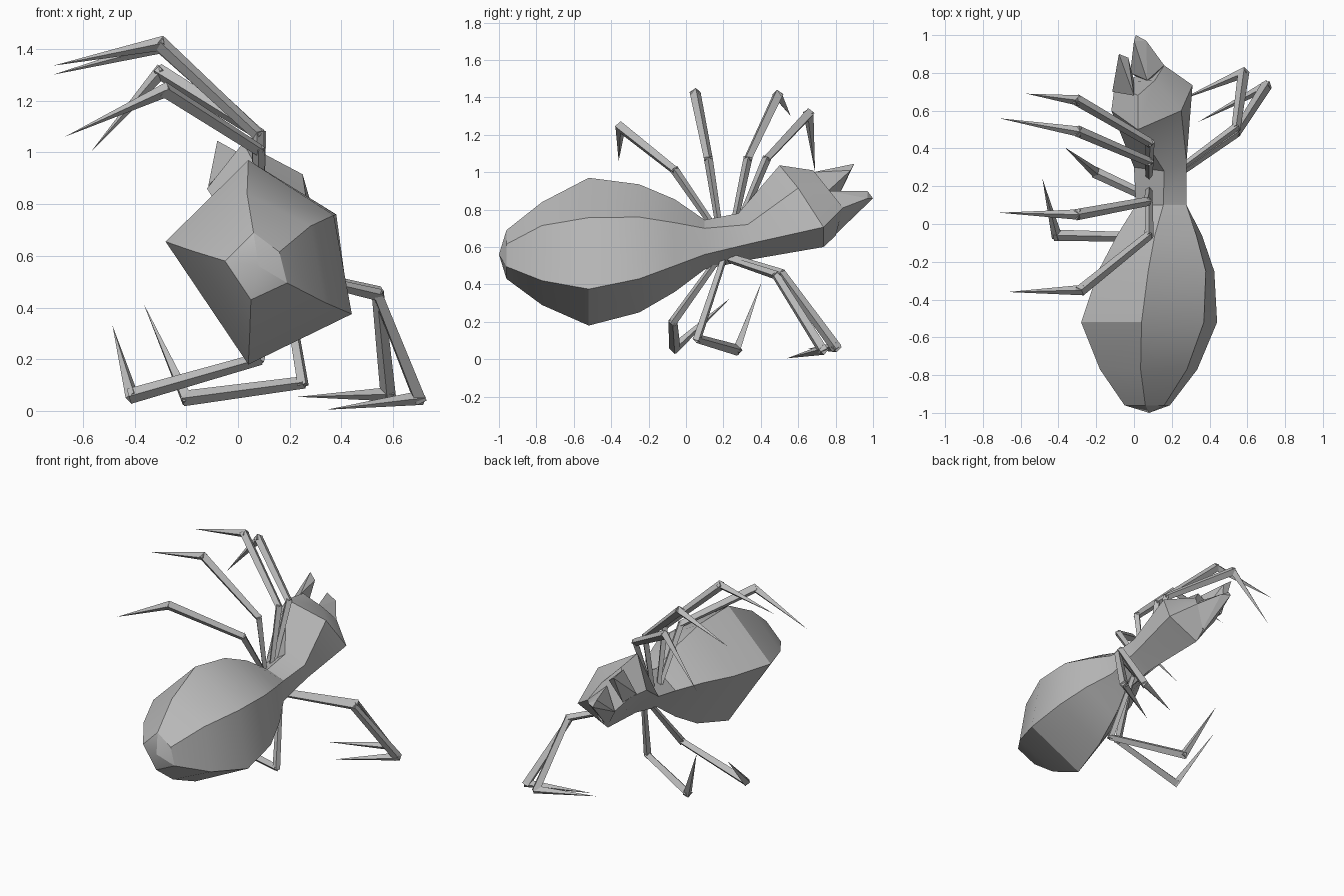
import bpy
import bmesh
import math
from mathutils import Vector

if "Cube" in bpy.data.objects:
    bpy.data.objects.remove(bpy.data.objects["Cube"], do_unlink=True)

# One plain grey for the whole creature
GREY = (0.5, 0.5, 0.5, 1)
grey = bpy.data.materials.new("plain_grey")
grey.use_nodes = True
grey.diffuse_color = GREY
shader = next(n for n in grey.node_tree.nodes if n.type == "BSDF_PRINCIPLED")
shader.inputs["Base Color"].default_value = GREY


def finish(bm, name, smooth_angle=None):
    """Turn a bmesh into a named object with the grey material."""
    bmesh.ops.recalc_face_normals(bm, faces=bm.faces[:])
    mesh = bpy.data.meshes.new(name)
    bm.to_mesh(mesh)
    bm.free()
    mesh.materials.append(grey)
    obj = bpy.data.objects.new(name, mesh)
    bpy.context.collection.objects.link(obj)
    if smooth_angle is not None:
        bpy.ops.object.select_all(action="DESELECT")
        obj.select_set(True)
        bpy.context.view_layer.objects.active = obj
        bpy.ops.object.shade_smooth_by_angle(angle=math.radians(smooth_angle))
    return obj


def bridge(bm, first, second):
    """Join two rings that have the same number of vertices."""
    count = len(first)
    for i in range(count):
        j = (i + 1) % count
        bm.faces.new((first[i], first[j], second[j], second[i]))


def loft(name, rings, tip, smooth_angle):
    """Skin a row of rings, closing the start with a point and the end flat."""
    bm = bmesh.new()
    loops = [[bm.verts.new(p) for p in ring] for ring in rings]
    for first, second in zip(loops, loops[1:]):
        bridge(bm, first, second)
    end = bm.verts.new(tip)
    start = loops[0]
    for i, vert in enumerate(start):
        bm.faces.new((end, vert, start[(i + 1) % len(start)]))
    bm.faces.new(loops[-1])
    return finish(bm, name, smooth_angle)


def hull(name, points):
    """Faceted solid around a handful of corner points."""
    bm = bmesh.new()
    for p in points:
        bm.verts.new(p)
    result = bmesh.ops.convex_hull(bm, input=bm.verts[:])
    loose = [v for v in result["geom_interior"] if isinstance(v, bmesh.types.BMVert)]
    bmesh.ops.delete(bm, geom=loose, context="VERTS")
    return finish(bm, name)


def upright(y, *section):
    """Ring of (x, z) corners standing in one plane."""
    return [(x, y, z) for x, z in section]


# Body: corners run top, upper side, lower side, belly, far side
body_rings = [
    upright(-.96, (.06, .69), (.16, .615), (.19, .495), (.05, .43), (-.05, .58)),
    upright(-.77, (.035, .84), (.28, .715), (.335, .42), (.045, .29), (-.18, .62)),
    upright(-.52, (.04, .97), (.37, .757), (.44, .375), (.04, .18), (-.28, .655)),
    upright(-.25, (.075, .935), (.38, .76), (.425, .43), (.09, .25), (-.19, .65)),
    upright(-.06, (.11, .855), (.33, .73), (.36, .5), (.12, .36), (-.09, .65)),
    upright(.1, (.155, .745), (.278, .7), (.278, .56), (.15, .48), (.01, .63)),
    # Waist to head, leaning forward
    [(.16, .28, .78), (.278, .33, .72), (.278, .35, .62), (.15, .33, .53), (0, .3, .67)],
    [(.02, .5, 1.037), (.25, .6, .915), (.31, .735, .706), (.08, .735, .6), (-.12, .6, .86)],
    [(.02, .68, 1.01), (.11, .76, .91), (.16, .84, .81), (.08, .8, .66), (-.1, .75, .86)],
]
loft("body", body_rings, (.08, -1, .56), 28)

# Jaws: two blunt horns at the front of the head
hull("upper_jaw", [(-.115, .7, .87), (0, .68, 1.0), (0, .76, .9),
                   (-.08, .8, .84), (-.08, .9, 1.045), (-.03, .88, 1.01)])
hull("lower_jaw", [(.16, .84, .81), (.08, .74, .61), (-.02, .8, .76), (.07, .76, .9),
                   (.0, .97, .9), (.01, 1, .86), (.065, .97, .86)])


def square(bm, centre, direction, radius):
    """Four-sided ring around a point, facing along a direction."""
    side = direction.cross(Vector((0, 0, 1))).normalized()
    up = side.cross(direction).normalized()
    return [bm.verts.new(centre + radius * (side * a + up * b))
            for a, b in ((1, 0), (0, 1), (-1, 0), (0, -1))]


def leg(name, *joints):
    """Jointed leg: hip, small joint, thick knee, then a sharp spike."""
    hip, joint, knee, tip = map(Vector, joints)
    bm = bmesh.new()
    for start, end, r_start, r_end in ((hip, joint, .018, .024), (joint, knee, .024, .03)):
        along = (end - start).normalized()
        first = square(bm, start - along * .008, along, r_start)
        second = square(bm, end + along * .012, along, r_end)
        bridge(bm, first, second)
        bm.faces.new(first)
        bm.faces.new(second)
    along = (tip - knee).normalized()
    base = square(bm, knee - along * .015, along, .028)
    point = bm.verts.new(tip)
    bm.faces.new(base)
    for i in range(4):
        bm.faces.new((base[i], base[(i + 1) % 4], point))
    return finish(bm, name)


# Raised legs, back to front
leg("raised_leg_rear", (.08, .16, .69), (.08, -.06, 1.01), (-.28, -.35, 1.24), (-.67, -.36, 1.06))
leg("raised_leg_mid_rear", (.08, .18, .69), (.075, .12, 1.07), (-.3, .05, 1.42), (-.715, .06, 1.335))
leg("raised_leg_mid_front", (.08, .25, .69), (.08, .33, 1.07), (-.295, .49, 1.41), (-.715, .56, 1.3))
leg("raised_leg_front", (.08, .27, .69), (.085, .43, 1.07), (-.3, .655, 1.31), (-.57, .69, 1.0))

# Lowered legs, back to front
leg("lowered_leg_rear", (.16, .16, .52), (.08, -.07, .2), (-.41, -.06, .06), (-.485, .24, .33))
leg("lowered_leg_mid_rear", (.18, .2, .53), (.25, .06, .11), (-.2, .27, .05), (-.365, .405, .415))
leg("lowered_leg_mid_front", (.2, .24, .53), (.54, .48, .45), (.7, .73, .05), (.34, .54, .005))
leg("lowered_leg_front", (.2, .26, .54), (.54, .51, .46), (.58, .8, .065), (.23, .65, .055))
